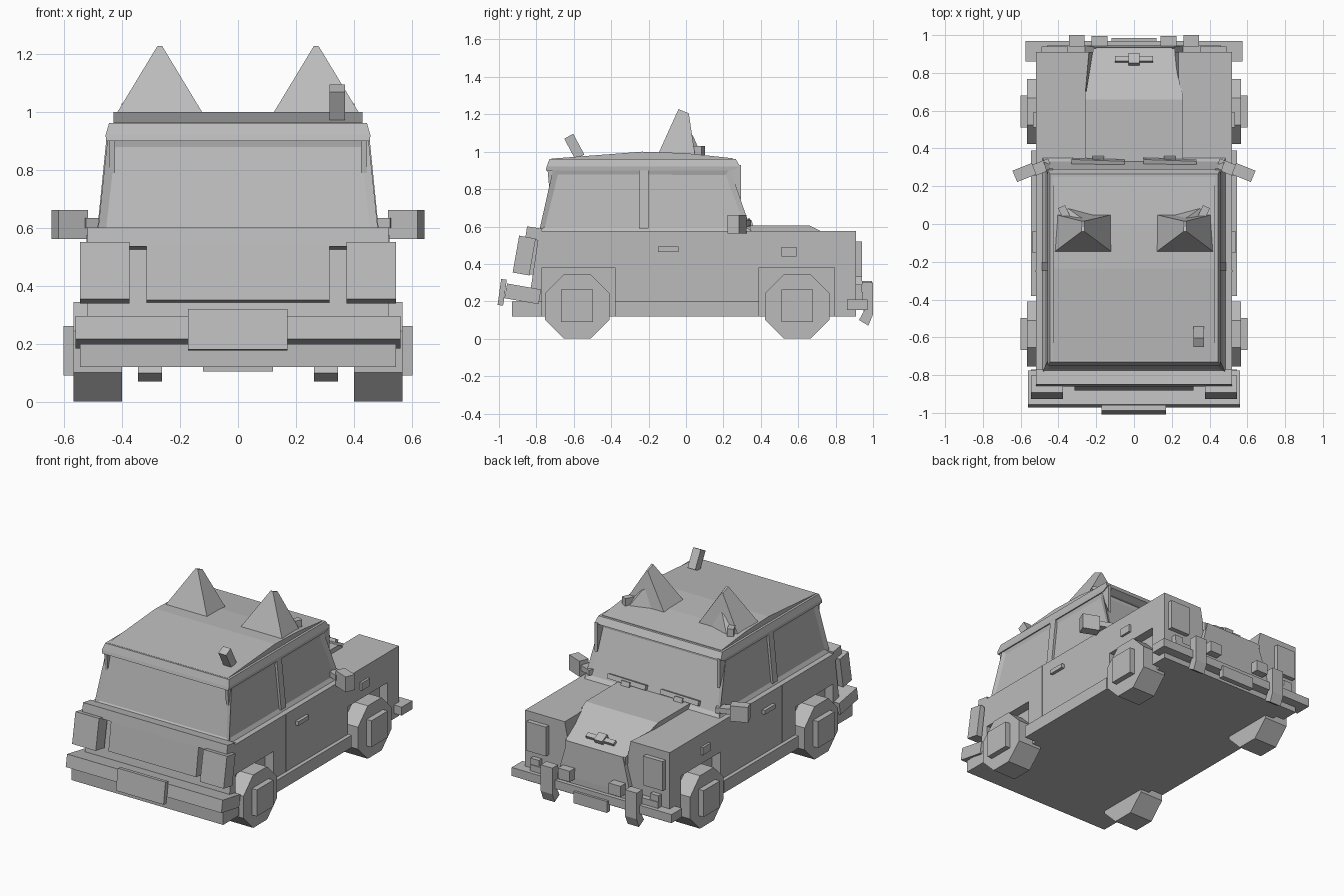
import bpy, bmesh, math
from mathutils import Matrix, Vector

if "Cube" in bpy.data.objects:
    bpy.data.objects.remove(bpy.data.objects["Cube"])

grey = bpy.data.materials.new("plain_grey")
grey.diffuse_color = (0.5, 0.5, 0.5, 1)
grey.use_nodes = True
grey.node_tree.nodes["Principled BSDF"].inputs["Base Color"].default_value = grey.diffuse_color


def finish(name, bm):
    bmesh.ops.recalc_face_normals(bm, faces=bm.faces)
    me = bpy.data.meshes.new(name)
    bm.to_mesh(me)
    bm.free()
    ob = bpy.data.objects.new(name, me)
    me.materials.append(grey)
    bpy.context.collection.objects.link(ob)
    return ob


def box(name, x, y, z, tilt=0, yaw=0):
    """Box from x, y, z ranges, turned about its centre in degrees."""
    c = Vector([sum(r) / 2 for r in (x, y, z)])
    size = [abs(r[1] - r[0]) for r in (x, y, z)]
    bm = bmesh.new()
    rot = Matrix.Rotation(math.radians(yaw), 4, 'Z') @ Matrix.Rotation(math.radians(tilt), 4, 'X')
    bmesh.ops.create_cube(bm, size=1, matrix=Matrix.Translation(c) @ rot @ Matrix.Diagonal((*size, 1)))
    return finish(name, bm)


def loft(name, rings):
    """Closed solid through rings with equal point counts."""
    bm = bmesh.new()
    vs = [[bm.verts.new(p) for p in r] for r in rings]
    n = len(vs[0])
    for a, b in zip(vs, vs[1:]):
        for i in range(n):
            bm.faces.new((a[i], a[(i + 1) % n], b[(i + 1) % n], b[i]))
    bm.faces.new(vs[0])
    bm.faces.new(vs[-1][::-1])
    return finish(name, bm)


def side_prism(name, x0, x1, prof):
    """Extrude a (y, z) outline across x."""
    return loft(name, [[(x, y, z) for y, z in prof] for x in (x0, x1)])


def rect(x, y0, y1, z):
    return [(-x, y0, z), (x, y0, z), (x, y1, z), (-x, y1, z)]


def cut(ob, cutter):
    m = ob.modifiers.new("cut", 'BOOLEAN')
    m.operation, m.object, m.solver = 'DIFFERENCE', cutter, 'EXACT'
    cutter.hide_render = True
    cutter.hide_viewport = True


# Lower body with sloped nose channel between the wings
body = side_prism("body", -.52, .52, [(-.85, .12), (.91, .12), (.91, .575), (-.785, .575), (-.84, .2)])
cut(body, loft("nose_cutter", [
    [(-.2, .95, .40), (.2, .95, .40), (.26, .95, .7), (-.26, .95, .7)],
    [(-.26, .64, .56), (.26, .64, .56), (.26, .64, .7), (-.26, .64, .7)]]))
# Wheel arches
for s in (-1, 1):
    for y0, y1 in ((-.77, -.38), (.39, .795)):
        cut(body, box("arch_cutter", (s * .46, s * .7), (y0, y1), (.05, .38)))

# Bonnet and grille
side_prism("bonnet", -.26, .26, [(.33, .5), (.33, .605), (.66, .605), (.7, .58), (.7, .5)])
loft("bonnet_slope", [
    [(-.26, .66, .605), (.26, .66, .605), (.26, .66, .45), (-.26, .66, .45)],
    [(-.215, .93, .47), (.215, .93, .47), (.215, .93, .42), (-.215, .93, .42)]])
loft("grille", [
    [(-.26, .90, .25), (.26, .90, .25), (.26, .945, .25), (-.26, .945, .25)],
    [(-.2, .90, .47), (.2, .90, .47), (.2, .935, .47), (-.2, .935, .47)]])
box("badge_middle", (-.03, .03), (.84, .9), (.49, .53), -27)
for s in (-1, 1):
    box("badge_wing", (s * .03, s * .1), (.855, .885), (.49, .52), -27)

# Cabin with inset windows
bm = bmesh.new()
lo = [bm.verts.new(p) for p in rect(.485, -.785, .35, .575)]
hi = [bm.verts.new(p) for p in rect(.45, -.71, .235, .91)]
panes = [bm.faces.new((lo[i], lo[(i + 1) % 4], hi[(i + 1) % 4], hi[i])) for i in range(4)]
bm.faces.new(lo[::-1])
bm.faces.new(hi)
bmesh.ops.recalc_face_normals(bm, faces=bm.faces)
bmesh.ops.inset_individual(bm, faces=panes, thickness=.04, depth=-.012)
finish("cabin", bm)
for s in (-1, 1):
    loft("door_pillar", [
        [(s * x, y, z) for x, y in ((.44, -.25), (xo, -.25), (xo, -.2), (.44, -.2))]
        for z, xo in ((.59, .486), (.9, .455))])
    side_prism("front_pillar_fin", s * .43, s * .45, [(.23, .9), (.295, .93), (.295, .74)])
    side_prism("rear_pillar_fin", s * .425, s * .445, [(-.7, .9), (-.74, .9), (-.73, .79)])

# Roof rim and roof crown
loft("roof_rim", [rect(.455, -.75, .25, .9), rect(.457, -.745, .29, .92), rect(.445, -.73, .265, .962)])
side_prism("roof_crown", -.43, .43, [(-.72, .94), (-.72, .963), (-.235, 1.0), (0, .992), (.25, .965), (.25, .94)])
box("roof_aerial", (.315, .37), (-.625, -.57), (.965, 1.09), 28)

# Pointed ears with inner folds
for s in (-1, 1):
    def pt(x, y, z):
        return (s * x, y, z)
    loft("ear", [
        [pt(.115, -.15, .985), pt(.425, -.15, .985), pt(.415, .05, .97), pt(.115, .05, .97)],
        [pt(.262, -.04, 1.228), pt(.278, -.04, 1.228), pt(.275, .015, 1.205), pt(.265, .015, 1.205)]])
    loft("ear_fold", [
        [pt(.17, .04, .97), pt(.36, .09, .965), pt(.40, .05, .965)],
        [pt(.25, .02, 1.11), pt(.29, .04, 1.08), pt(.31, .02, 1.08)]])
    box("ear_notch", (s * .35, s * .39), (.03, .095), (.97, 1.03), 0, -s * 25)

# Rear ledge, tailgate panel, bumper and plate
box("rear_ledge", (-.52, .52), (-.855, -.775), (.53, .595), -9)
box("tailgate_panel", (-.315, .315), (-.868, -.80), (.345, .545), -8)
side_prism("rear_step", -.545, .545, [(-.93, .12), (-.93, .2), (-.77, .2), (-.77, .12)])
box("rear_bumper", (-.56, .56), (-.965, -.78), (.2, .28), -10)
box("rear_plate", (-.173, .17), (-.998, -.968), (.178, .318), -8)

# Front bumper, centre plate and mascot-free guards
box("front_bumper", (-.575, .575), (.86, .97), (.155, .21))
box("front_bumper_core", (-.46, .46), (.89, .945), (.2, .25))
box("front_plate", (-.12, .12), (.95, .985), (.105, .18))

# Parts repeated on both sides
for s in (-1, 1):
    box("tail_light", (s * .375, s * .545), (-.91, -.82), (.345, .545), -10)
    box("sill", (s * .5, s * .545), (-.38, .39), (.12, .2))
    box("headlight", (s * .35, s * .49), (.9, .94), (.33, .52))
    box("marker_lamp", (s * .4, s * .46), (.9, .94), (.24, .29))
    box("fog_lamp", (s * .14, s * .225), (.93, .995), (.24, .31))
    side_prism("bumper_guard", s * .262, s * .345,
               [(.94, .3), (1.0, .3), (1.0, .13), (.975, .07), (.925, .1), (.955, .155), (.94, .2)])
    box("door_handle", (s * .51, s * .54), (-.15, -.04), (.465, .492))
    box("side_indicator", (s * .51, s * .535), (.51, .59), (.44, .49))
    box("door_seam", (s * .51, s * .523), (-.252, -.246), (.2, .575))
    # Mirrors
    box("mirror_arm", (s * .44, s * .54), (.27, .33), (.6, .635), 0, -s * 22)
    box("mirror", (s * .525, s * .635), (.24, .305), (.562, .662), 0, -s * 22)
    # Wipers
    box("wiper_arm", (s * .05, s * .33), (.318, .342), (.61, .64), 18, -2)
    box("wiper_pivot", (s * .19 - .03, s * .19 + .03), (.32, .355), (.6, .63), 18)
    # Octagonal wheels with square hubs
    for y in (-.582, .595):
        r = .172 / math.cos(math.pi / 8)
        ring = [(y + r * math.cos((i + .5) * math.pi / 4), .173 + r * math.sin((i + .5) * math.pi / 4))
                for i in range(8)]
        side_prism("wheel", s * .40, s * .567, ring)
        box("hub", (s * .55, s * .602), (y - .085, y + .085), (.09, .262))
